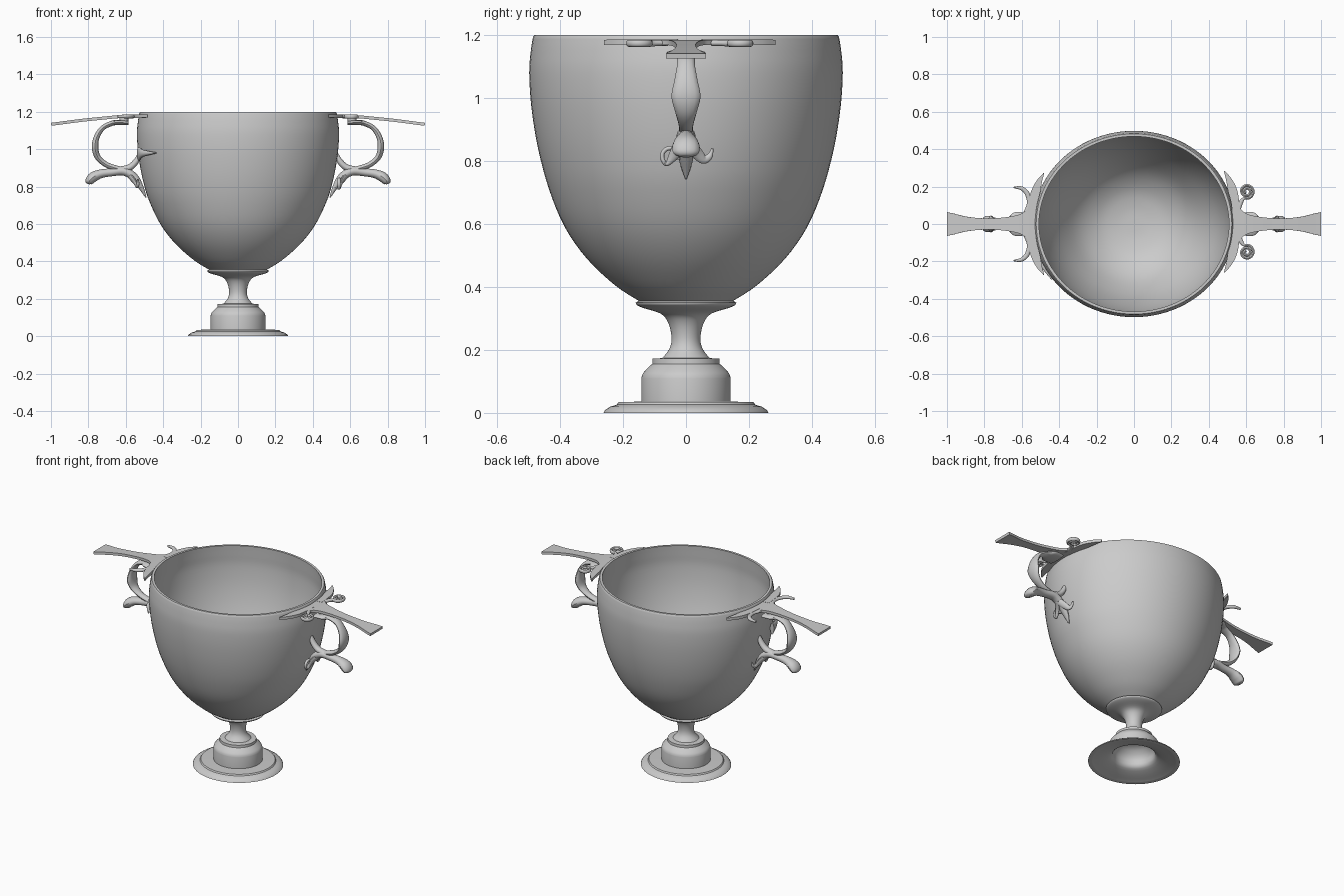
import bpy, bmesh, math
from mathutils import Vector

mat = bpy.data.materials.new("grey_clay")
mat.diffuse_color = (0.6, 0.6, 0.6, 1)


def smooth_path(pts, n=6):
    """Catmull-Rom through points of any dimension."""
    pts = [tuple(p) for p in pts]
    p = [pts[0]] + pts + [pts[-1]]
    out = []
    for i in range(1, len(p) - 2):
        for k in range(n):
            t = k / n
            out.append(tuple(0.5 * (2 * b + (c - a) * t + (2 * a - 5 * b + 4 * c - d) * t * t
                                    + (3 * b - a - 3 * c + d) * t ** 3)
                             for a, b, c, d in zip(p[i - 1], p[i], p[i + 1], p[i + 2])))
    return out + [pts[-1]]


def make_object(name, rings, cap=True):
    """Skin a list of closed rings into a mesh object."""
    bm = bmesh.new()
    vs = [[bm.verts.new(c) for c in r] for r in rings]
    for a, b in zip(vs, vs[1:]):
        m = len(a)
        for j in range(m):
            bm.faces.new((a[j], a[(j + 1) % m], b[(j + 1) % m], b[j]))
    if cap:
        bm.faces.new(vs[0])
        bm.faces.new(vs[-1])
    bmesh.ops.recalc_face_normals(bm, faces=bm.faces)
    for f in bm.faces:
        f.smooth = True
    me = bpy.data.meshes.new(name)
    bm.to_mesh(me)
    bm.free()
    me.set_sharp_from_angle(angle=math.radians(35))
    me.materials.append(mat)
    ob = bpy.data.objects.new(name, me)
    bpy.context.collection.objects.link(ob)
    return ob


def sweep(name, pts, axis, mx=1, my=1, dy=0, box=False, n=6):
    """Points are (x, y, z, half size along axis, half size across)."""
    path = smooth_path(pts, n)
    pos = [Vector((p[0] * mx, p[1] * my + dy, p[2])) for p in path]
    axis = Vector(axis)
    if box:
        sec = [(1, 1), (-1, 1), (-1, -1), (1, -1)]
    else:
        sec = [(math.cos(math.tau * k / 14), math.sin(math.tau * k / 14)) for k in range(14)]
    rings = []
    for i, p in enumerate(pos):
        t = (pos[min(i + 1, len(pos) - 1)] - pos[max(i - 1, 0)]).normalized()
        a = (axis - t * t.dot(axis)).normalized()
        b = t.cross(a)
        wa, wb = max(path[i][3], .001), max(path[i][4], .001)
        rings.append([p + a * u * wa + b * v * wb for u, v in sec])
    return make_object(name, rings)


# Cup: turned profile (radius, height), slightly oval in the bowl
foot_under = [(.002, .145), (.07, .135), (.115, .09), (.125, .04), (.17, .018), (.225, .004), (.24, 0)]
foot_edge = [(.262, 0), (.258, .008), (.24, .02), (.22, .026), (.215, .034), (.142, .036)]
dome = [(.142, .11), (.137, .125), (.122, .142), (.107, .156)]
stem = [(.106, .172), (.075, .174), (.052, .205), (.046, .24), (.056, .285), (.08, .315),
        (.135, .333), (.155, .342), (.16, .35)]
bowl = [(.15, .356), (.225, .405), (.315, .49), (.385, .59), (.435, .71), (.47, .84),
        (.491, .97), (.498, 1.08), (.493, 1.15), (.486, 1.194)]
inside = [(.468, 1.2), (.472, 1.14), (.475, 1.06), (.462, .93), (.43, .79), (.375, .64),
          (.29, .5), (.19, .42), (.09, .39), (.002, .385)]
profile = (smooth_path(foot_under, 3) + foot_edge + smooth_path(dome, 3) + [stem[0]]
           + smooth_path(stem[1:], 4) + smooth_path(bowl, 4) + [(.482, 1.2)]
           + smooth_path(inside, 4))
rings = []
for r, z in profile:
    fx = 1.03 + .055 * min(1, max(0, (z - .35) / .4))
    rings.append([(r * fx * math.cos(math.tau * k / 96), r * math.sin(math.tau * k / 96), z)
                  for k in range(96)])
make_object("cup", rings)

Y, Z = (0, 1, 0), (0, 0, 1)
for side, mx in (("right", 1), ("left", -1)):
    dy = .012 if mx > 0 else 0
    # Flat thumb plate reaching out from the rim
    sweep(side + "_thumb_plate",
          [(.525, 0, 1.177, .10, .008), (.565, 0, 1.177, .085, .008), (.6, 0, 1.176, .056, .008),
           (.66, 0, 1.172, .04, .008), (.74, 0, 1.164, .031, .008), (.82, 0, 1.156, .031, .008),
           (.9, 0, 1.146, .04, .008), (.96, 0, 1.138, .055, .008), (.999, 0, 1.133, .063, .008)],
          Y, mx, box=True)
    for end, my in (("back", 1), ("front", -1)):
        # Curved horns lying along the rim
        sweep(f"{side}_{end}_rim_horn",
              [(.548, .04, 1.177, .009, .02), (.54, .11, 1.177, .009, .022),
               (.526, .17, 1.177, .009, .024), (.507, .225, 1.177, .009, .015),
               (.482, .272, 1.177, .008, .002)], Z, mx, my, dy, box=True)
        # Scrolls on the right, open tendrils on the left
        if mx > 0:
            pts = [(.56, .07, 1.175, .01, .012), (.572, .105, 1.175, .01, .012)]
            for k in range(22):
                a = -1.9 + k * .6
                r = .04 - .0015 * k
                pts.append((.602 + r * math.cos(a), .163 + r * math.sin(a), 1.174, .011, .0075))
            sweep(f"{side}_{end}_scroll", pts, Z, mx, my, dy, n=3)
        else:
            sweep(f"{side}_{end}_tendril",
                  [(.575, .06, 1.175, .01, .016), (.56, .11, 1.175, .01, .013),
                   (.57, .16, 1.175, .01, .013), (.6, .19, 1.175, .01, .011),
                   (.643, .196, 1.175, .008, .004)], Z, mx, my)
        # Curled leaves under the handle
        leaf = [(.585, 0, .865, .014, .022), (.555, .03, .83, .01, .02),
                (.54, .055, .806, .009, .015), (.535, .075, .815, .008, .01),
                (.535, .084, .84, .004, .003)]
        if mx > 0 and my < 0:
            leaf = leaf[:2] + [(.54, .05 + .026 * math.cos(a), .815 + .026 * math.sin(a), .009, .007)
                               for a in (-1.2, -.4, .4, 1.2, 2, 2.8, 3.6)]
        sweep(f"{side}_{end}_curled_leaf", leaf, (1, 0, 0), mx, my)
    # Ring of the handle
    sweep(side + "_handle_ring",
          [(.585, 0, 1.14, .062, .012), (.64, 0, 1.142, .062, .014), (.675, 0, 1.138, .035, .014),
           (.725, 0, 1.112, .028, .014), (.757, 0, 1.06, .036, .016), (.764, 0, 1.005, .046, .018),
           (.748, 0, .955, .034, .016), (.705, 0, .918, .024, .015), (.65, 0, .898, .022, .015),
           (.6, 0, .885, .02, .015)], Y, mx)
    # Short post between ring and thumb plate
    sweep(side + "_ring_post", [(.61, 0, 1.14, .03, .025), (.61, 0, 1.176, .03, .025)], Y, mx)
    # Lower spur, from the pointed tail on the bowl to the round tip
    sweep(side + "_spur",
          [(.492, 0, .742, .002, .003), (.518, 0, .795, .02, .014), (.555, 0, .85, .028, .022),
           (.61, 0, .882, .03, .024), (.68, 0, .876, .026, .022), (.735, 0, .868, .032, .024),
           (.775, 0, .85, .043, .028), (.797, 0, .826, .04, .022), (.803, 0, .815, .02, .009)],
          Y, mx)
    # Upper prong tying the ring to the bowl
    sweep(side + "_prong",
          [(.63, 0, .89, .022, .018), (.58, 0, .902, .022, .018), (.545, 0, .935, .02, .016),
           (.52, 0, .985, .014, .01)], Y, mx)

# Loose pointed leaf on the front left of the bowl
sweep("bowl_leaf", [(-.53, -.13, .975, .038, .012), (-.505, -.2, .978, .018, .012),
                    (-.438, -.296, .98, .003, .004)], Z)
